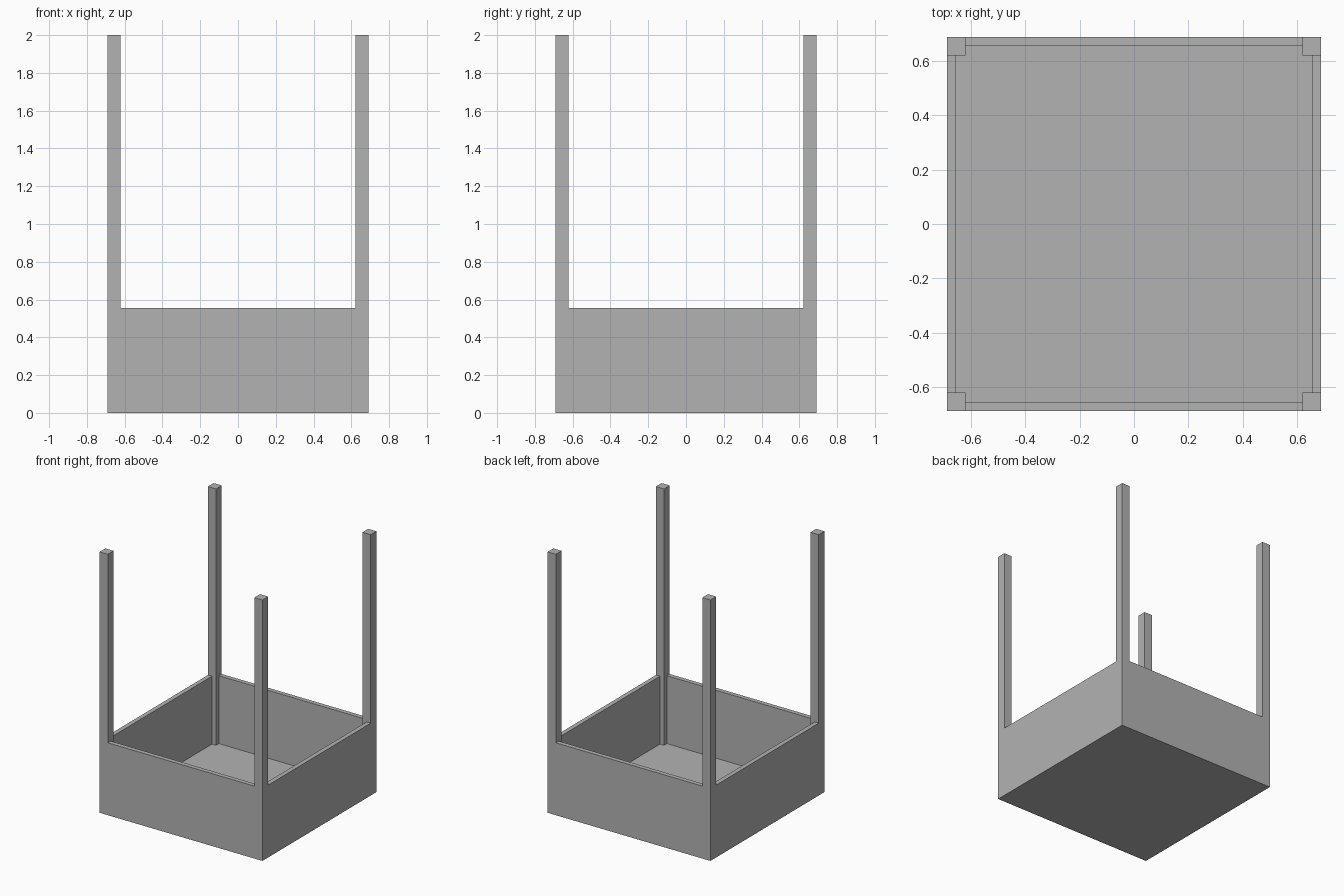
import bpy

default_cube = bpy.data.objects.get("Cube")
if default_cube:
    bpy.data.objects.remove(default_cube, do_unlink=True)

HALF = 0.69       # half the outer width
POST = 0.069      # post width
WALL = 0.0345     # thickness of side panels and floor
RIM = 0.555       # height of the side panels
TOP = 2.0         # height of the posts

grey = bpy.data.materials.new("plain_grey")
grey.use_nodes = True
colour = (0.45, 0.45, 0.45, 1.0)
grey.diffuse_color = colour
for node in grey.node_tree.nodes:
    if node.type == "BSDF_PRINCIPLED":
        node.inputs["Base Color"].default_value = colour


def box(name, low, high):
    """Add a box spanning two opposite corners."""
    bpy.ops.mesh.primitive_cube_add(size=1)
    obj = bpy.context.object
    obj.name = name
    for v in obj.data.vertices:
        v.co = [a + (b - a) * (c + 0.5) for a, b, c in zip(low, high, v.co)]
    obj.data.materials.append(grey)
    return obj


# Floor slab
box("floor", (-HALF, -HALF, 0), (HALF, HALF, WALL))

# Side panels, flush with the outer faces of the posts
span = HALF - POST
for side, y in (("front", -1), ("back", 1)):
    edges = sorted((y * HALF, y * (HALF - WALL)))
    box(side + "_panel", (-span, edges[0], WALL), (span, edges[1], RIM))
for side, x in (("right", -1), ("left", 1)):
    edges = sorted((x * HALF, x * (HALF - WALL)))
    box(side + "_panel", (edges[0], -span, WALL), (edges[1], span, RIM))

# Corner posts, rising from the floor
for depth, y in (("front", -1), ("back", 1)):
    for side, x in (("right", -1), ("left", 1)):
        xs = sorted((x * HALF, x * span))
        ys = sorted((y * HALF, y * span))
        box(f"{depth}_{side}_post", (xs[0], ys[0], WALL), (xs[1], ys[1], TOP))
